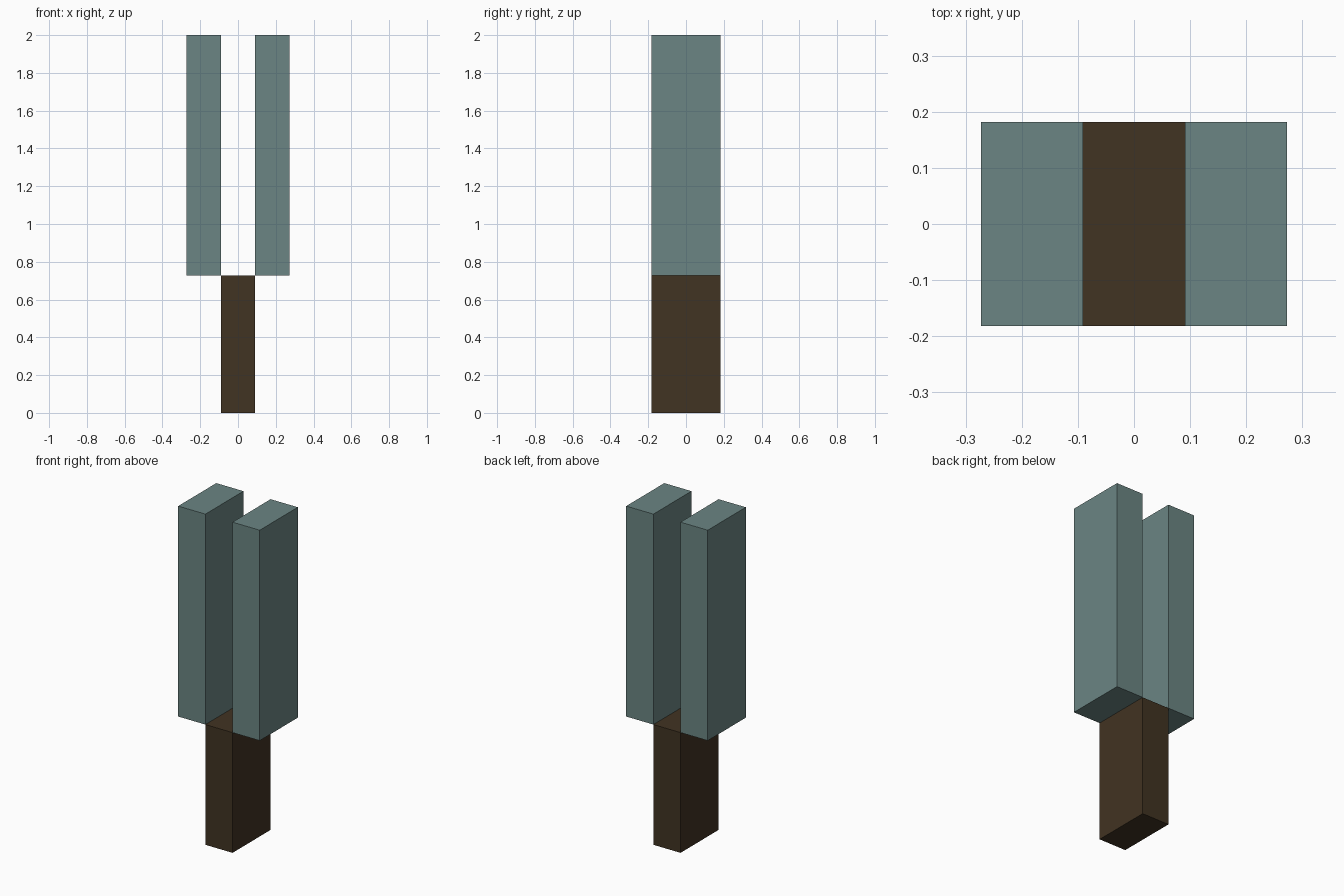
import bpy

if "Cube" in bpy.data.objects:
    bpy.data.objects.remove(bpy.data.objects["Cube"], do_unlink=True)

UNIT = 2 / 11  # the model is eleven units tall


def make_material(name, rgb):
    mat = bpy.data.materials.new(name)
    mat.use_nodes = True
    colour = (*rgb, 1)
    mat.diffuse_color = colour
    mat.node_tree.nodes["Principled BSDF"].inputs["Base Color"].default_value = colour
    return mat


def block(name, x, bottom, height, mat):
    """Box one unit wide and two deep, placed by its bottom."""
    bpy.ops.mesh.primitive_cube_add(size=1, location=(x * UNIT, 0, (bottom + height / 2) * UNIT))
    ob = bpy.context.object
    ob.name = name
    ob.scale = (UNIT, 2 * UNIT, height * UNIT)
    bpy.ops.object.transform_apply(location=False, rotation=False, scale=True)
    ob.data.materials.append(mat)
    return ob


wood = make_material("dark_wood", (0.053, 0.033, 0.016))
metal = make_material("grey_green_metal", (0.147, 0.235, 0.227))

# Handle
block("handle", 0, 0, 4, wood)

# Pair of prongs standing on the handle's top edges
for side, x in (("left", 1), ("right", -1)):
    block(side + "_prong", x, 4, 7, metal)
